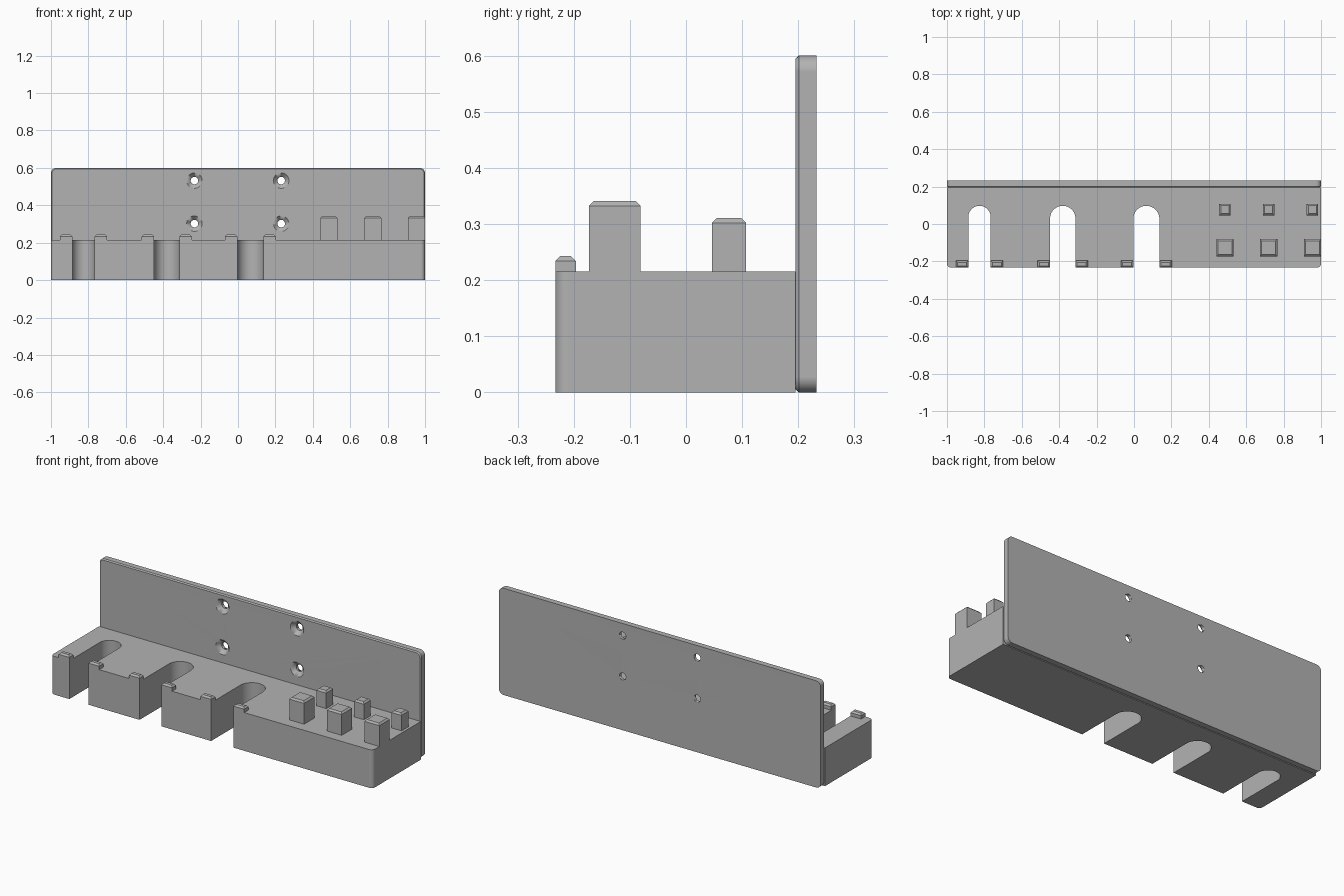
import bpy, bmesh, math

if "Cube" in bpy.data.objects:
    bpy.data.objects.remove(bpy.data.objects["Cube"])

grey = bpy.data.materials.new("plain_grey")
grey.diffuse_color = (0.45, 0.45, 0.45, 1)
grey.use_nodes = True
grey.node_tree.nodes["Principled BSDF"].inputs["Base Color"].default_value = grey.diffuse_color


def loft(name, loops):
    """Closed solid skinned through matching loops of 3D points."""
    bm = bmesh.new()
    rings = [[bm.verts.new(p) for p in loop] for loop in loops]
    n = len(rings[0])
    for a, b in zip(rings, rings[1:]):
        for i in range(n):
            j = (i + 1) % n
            bm.faces.new((a[i], a[j], b[j], b[i]))
    bm.faces.new(rings[0][::-1])
    bm.faces.new(rings[-1])
    bmesh.ops.recalc_face_normals(bm, faces=bm.faces[:])
    for f in bm.faces:
        f.smooth = True
    mesh = bpy.data.meshes.new(name)
    bm.to_mesh(mesh)
    bm.free()
    mesh.set_sharp_from_angle(angle=math.radians(30))
    mesh.materials.append(grey)
    obj = bpy.data.objects.new(name, mesh)
    bpy.context.collection.objects.link(obj)
    return obj


def arc(cx, cy, r, start, end, steps):
    angles = [math.radians(start + (end - start) * i / steps) for i in range(steps + 1)]
    return [(cx + r * math.cos(a), cy + r * math.sin(a)) for a in angles]


def rounded_rect(x0, x1, y0, y1, r):
    return (arc(x0 + r, y0 + r, r, 180, 270, 8) + arc(x1 - r, y0 + r, r, 270, 360, 8)
            + arc(x1 - r, y1 - r, r, 0, 90, 8) + arc(x0 + r, y1 - r, r, 90, 180, 8))


def peg(name, x0, x1, y0, y1, z0, z1, c=0.009):
    """Upright block with a chamfered top."""
    def ring(d, z):
        return [(x0 + d, y0 + d, z), (x1 - d, y0 + d, z),
                (x1 - d, y1 - d, z), (x0 + d, y1 - d, z)]
    return loft(name, [ring(0, z0), ring(0, z1 - c), ring(c, z1)])


FRONT, BACK, WALL, TOP, R = -0.233, 0.233, 0.195, 0.215, 0.022
SLOTS = [(-0.826, 0.060), (-0.381, 0.068), (0.066, 0.070)]   # centre x, radius

# Shelf with rounded front corners and three round-ended slots
outline = arc(-1 + R, FRONT + R, R, 180, 270, 8)
for cx, r in SLOTS:
    outline += [(cx - r, FRONT)] + arc(cx, 0.097 - r, r, 180, 0, 24) + [(cx + r, FRONT)]
outline += arc(1 - R, FRONT + R, R, 270, 360, 8) + [(1, WALL), (-1, WALL)]
shelf = loft("shelf", [[(x, y, z) for x, y in outline] for z in (0, TOP)])

# Back plate with a chamfered front rim
plate = loft("back_plate", [
    [(x, y, z) for x, z in rounded_rect(-1 + d, 1 - d, d, 0.6 - d, 0.028 - d)]
    for y, d in ((BACK, 0), (WALL + 0.006, 0), (WALL, 0.006))])

# Countersunk screw holes
for x in (-0.233, 0.231):
    for z in (0.302, 0.532):
        cutter = loft("screw_hole_cutter", [
            [(px, y, pz) for px, pz in arc(x, z, r, 0, 348.75, 31)]
            for y, r in ((WALL - 0.01, 0.0515), (WALL + 0.0215, 0.020), (BACK + 0.01, 0.020))])
        cutter.hide_render = True
        cutter.hide_set(True)
        cut = plate.modifiers.new("screw_hole", 'BOOLEAN')
        cut.operation = 'DIFFERENCE'
        cut.solver = 'EXACT'
        cut.object = cutter

# Keep flat faces flat beside the rounded corners
for obj in (shelf, plate):
    obj.modifiers.new("flat_faces", 'WEIGHTED_NORMAL').keep_sharp = True

# Retaining nubs on both sides of each slot mouth
for cx, r in SLOTS:
    peg("slot_nub", cx - r - 0.066, cx - r, FRONT, -0.196, TOP, 0.243)
    peg("slot_nub", cx + r, cx + r + 0.066, FRONT, -0.196, TOP, 0.243)

# Large and small bit pegs
for cx in (0.486, 0.72, 0.954):
    peg("large_peg", cx - 0.046, cx + 0.046, -0.173, -0.081, TOP, 0.341)
    peg("small_peg", cx - 0.0305, cx + 0.0305, 0.046, 0.107, TOP, 0.311)
